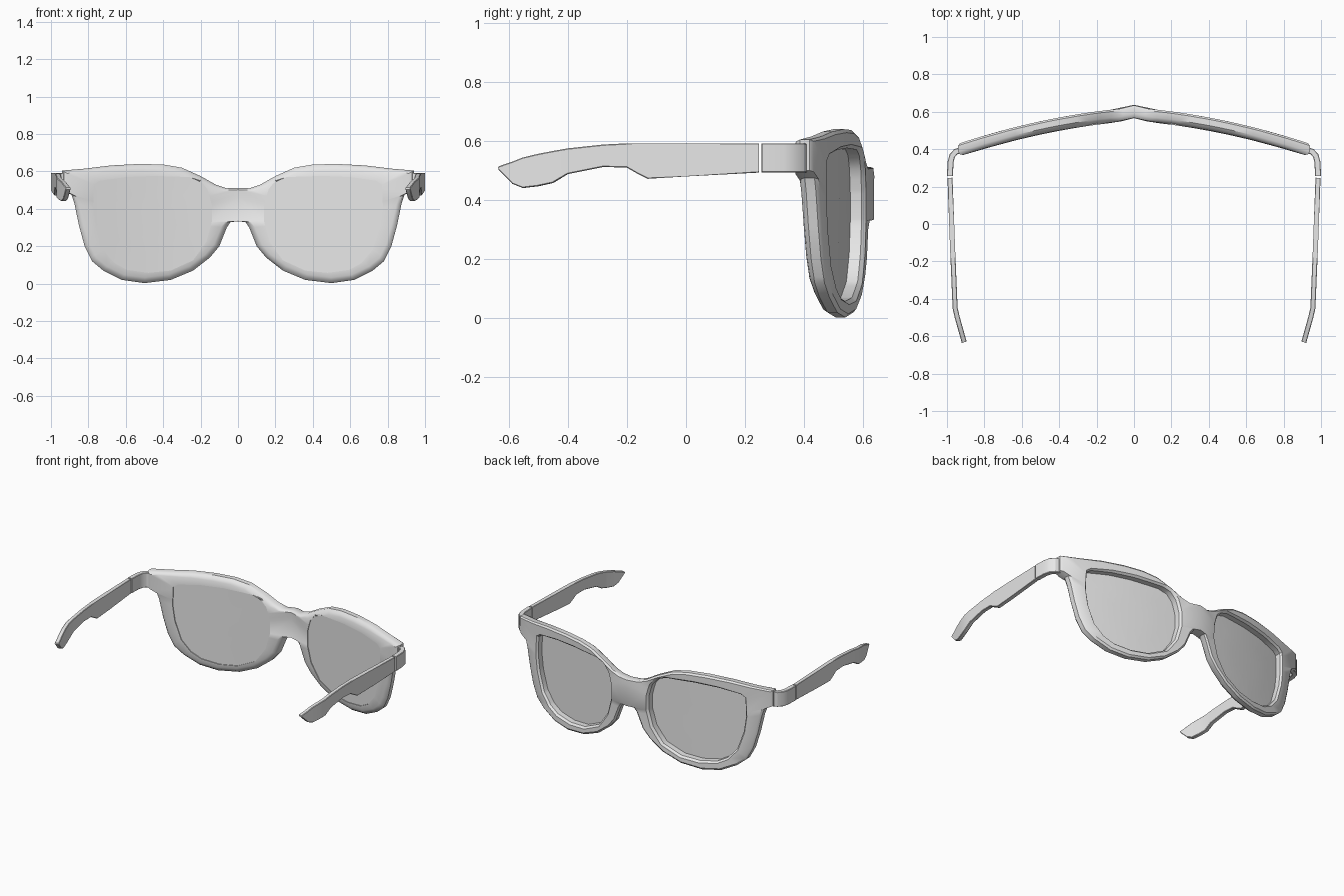
import bpy, bmesh, math
from mathutils import Vector

if "Cube" in bpy.data.objects:
    bpy.data.objects.remove(bpy.data.objects["Cube"])

grey = bpy.data.materials.new("plain_grey")
grey.use_nodes = True
grey.diffuse_color = (0.8, 0.8, 0.8, 1)
grey.node_tree.nodes["Principled BSDF"].inputs["Base Color"].default_value = (0.8, 0.8, 0.8, 1)

CENTRE = Vector((0.47, 0.33))

# Outline of one rim in x and z, running past the middle of the bridge
RIM = [(-.1, .515), (.06, .51), (.12, .53), (.2, .575), (.3, .62), (.4, .637),
       (.53, .64), (.68, .632), (.82, .615), (.94, .605), (.94, .5), (.89, .475),
       (.875, .43), (.85, .31), (.82, .2), (.78, .12), (.72, .07), (.62, .02),
       (.5, .003), (.36, .02), (.24, .07), (.15, .14), (.1, .2), (.06, .3),
       (.04, .33), (-.1, .338)]
# Outline of one lens opening
OPENING = [(.14, .42), (.16, .5), (.2, .55), (.26, .57), (.45, .576), (.6, .57),
           (.74, .55), (.77, .53), (.775, .4), (.76, .3), (.72, .18), (.66, .11),
           (.6, .075), (.48, .058), (.36, .07), (.24, .125), (.17, .22), (.14, .33)]


def polar(outline):
    """Points about the lens centre, sorted by angle."""
    pts = [Vector(p) - CENTRE for p in outline]
    return sorted((math.atan2(p.y, p.x), p) for p in pts)


def cross(a, b):
    return a.x * b.y - a.y * b.x


def radius(ring, angle):
    """Distance from the lens centre to an outline along one direction."""
    ray = Vector((math.cos(angle), math.sin(angle)))
    after = next((i for i, (a, p) in enumerate(ring) if a >= angle), 0)
    p, q = ring[after - 1][1], ring[after][1]
    return cross(p, q - p) / cross(ray, q - p)


def bend(x):
    """Depth of the wrapped front, with a raised nose bridge."""
    return 0.588 - 0.08 * x - 0.135 * x * x + max(0, 0.07 - x) * 0.17


def finish(bm, name, angle=35):
    """Turn a half model into a mirrored, shaded object."""
    bmesh.ops.recalc_face_normals(bm, faces=bm.faces)
    mesh = bpy.data.meshes.new(name)
    bm.to_mesh(mesh)
    bm.free()
    mesh.materials.append(grey)
    obj = bpy.data.objects.new(name, mesh)
    bpy.context.collection.objects.link(obj)
    bpy.ops.object.select_all(action='DESELECT')
    obj.select_set(True)
    bpy.context.view_layer.objects.active = obj
    bpy.ops.object.shade_smooth_by_angle(angle=math.radians(angle))
    mirror = obj.modifiers.new("mirror", 'MIRROR')
    mirror.use_clip = True
    return obj


def skin(bm, loops, closed_path):
    """Join successive closed loops of vertices with quads."""
    pairs = list(zip(loops, loops[1:]))
    if closed_path:
        pairs.append((loops[-1], loops[0]))
    for a, b in pairs:
        for i in range(len(a)):
            j = (i + 1) % len(a)
            bm.faces.new((a[i], a[j], b[j], b[i]))


rim_ring, lens_ring = polar(RIM), polar(OPENING)
angles = [a for a, p in rim_ring]
angles += [a for a, p in lens_ring if min(abs(a - b) for b in angles) > 0.03]
angles.sort()


def swept(profile, closed_path):
    """Sweep a section, given as (opening share, rim share, offset, depth)."""
    bm = bmesh.new()
    loops = []
    for inner, outer, offset, depth in profile:
        loop = []
        for a in angles:
            r = inner * radius(lens_ring, a) + outer * radius(rim_ring, a) + offset
            x, z = CENTRE.x + r * math.cos(a), CENTRE.y + r * math.sin(a)
            loop.append(bm.verts.new((x, bend(x) + depth, z)))
        loops.append(loop)
    skin(bm, loops, closed_path)
    return bm, loops


# Front frame: rounded towards the wearer, crisp chamfers outside
bm, loops = swept([(0, 1, 0, -.008), (0, 1, -.012, -.024), (0, 1, -.03, -.033),
                   (1, 0, 0, -.036), (1, 0, 0, .02), (1, 0, .012, .034),
                   (0, 1, -.012, .035), (0, 1, 0, .025)], True)
bmesh.ops.bisect_plane(bm, geom=bm.verts[:] + bm.edges[:] + bm.faces[:], dist=1e-5,
                       plane_co=(0, 0, 0), plane_no=(1, 0, 0), clear_inner=True)
finish(bm, "front_frame")

# Lenses: thin curved plates close to the wearer's side
sides = []
for depth in (-.031, -.018):
    rings = [(share, 0, .004 * share, depth) for share in (1, .66, .33)]
    sides.append(rings)
bm, loops = swept(sides[0][::-1] + sides[1], False)
bm.faces.new(loops[0])
bm.faces.new(loops[-1])
finish(bm, "lenses")


def bar(name, stations, thickness, bevel):
    """Loft an upright strip through (x, y, top, bottom) stations."""
    bm = bmesh.new()
    loops = []
    for i, (x, y, top, bottom) in enumerate(stations):
        before, after = stations[max(i - 1, 0)], stations[min(i + 1, len(stations) - 1)]
        along = Vector((after[0] - before[0], after[1] - before[1])).normalized()
        side = Vector((-along.y, along.x)) * thickness / 2
        loops.append([bm.verts.new((x + s * side.x, y + s * side.y, z))
                      for s, z in ((1, top), (-1, top), (-1, bottom), (1, bottom))])
    skin(bm, loops, False)
    bm.faces.new(loops[0])
    bm.faces.new(loops[-1])
    long_edges = [bm.edges.get((a[k], b[k])) for a, b in zip(loops, loops[1:]) for k in range(4)]
    bmesh.ops.bevel(bm, geom=long_edges, offset=bevel, segments=1, affect='EDGES')
    return finish(bm, name, 30)


# Curved corner pieces between the front frame and the arms
corner_path = [(.925, .395), (.952, .387), (.972, .365), (.981, .33), (.984, .256)]
bar("hinge_corners", [(x, y, .592, .493) for x, y in corner_path], .032, .003)


def arm_x(y):
    """Sideways position of an arm, curving in towards the tip."""
    path = [(-.635, .907), (-.46, .956), (-.13, .97), (.25, .984)]
    for (ya, xa), (yb, xb) in zip(path, path[1:]):
        if y <= yb:
            return xa + (xb - xa) * (y - ya) / (yb - ya)
    return path[-1][1]


# Side arms with a stepped underside and a drooping ear tip
arm_shape = [(.247, .592, .493), (0, .592, .48), (-.13, .592, .472), (-.165, .592, .49),
             (-.2, .592, .51), (-.28, .588, .512), (-.4, .575, .488), (-.45, .566, .458),
             (-.5, .556, .447), (-.55, .544, .441), (-.585, .53, .455), (-.632, .514, .503)]
bar("side_arms", [(arm_x(y), y, top, bottom) for y, top, bottom in arm_shape], .027, .003)
